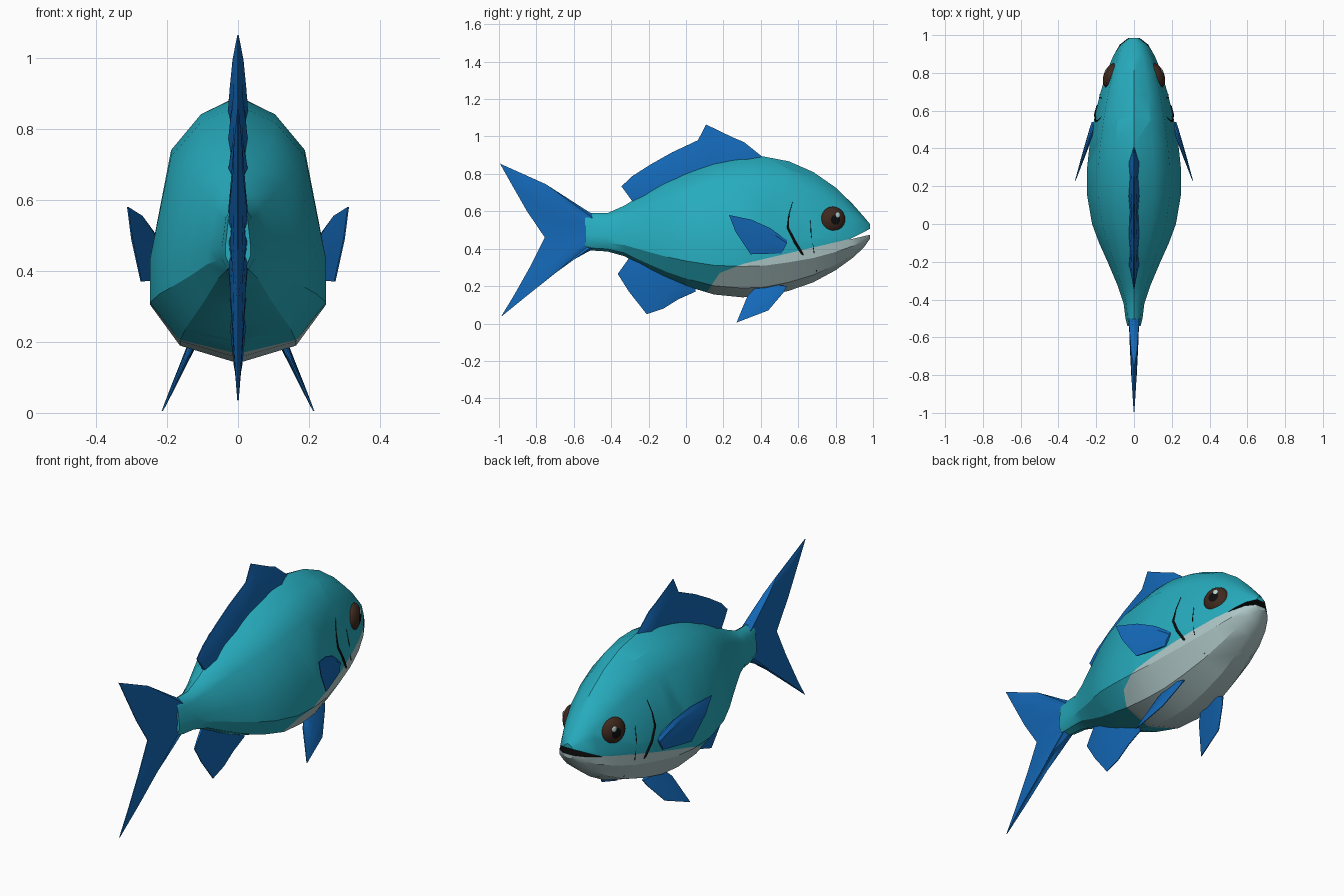
import bpy, bmesh, math
from mathutils import Vector, Matrix
from mathutils.bvhtree import BVHTree

if "Cube" in bpy.data.objects:
    bpy.data.objects.remove(bpy.data.objects["Cube"])


def material(name, rgb):
    m = bpy.data.materials.new(name)
    m.use_nodes = True
    m.diffuse_color = (*rgb, 1)
    m.node_tree.nodes["Principled BSDF"].inputs["Base Color"].default_value = (*rgb, 1)
    return m


TEAL = material("teal_skin", (.02, .41, .51))
PALE = material("pale_belly", (.42, .56, .56))
BLUE = material("blue_fin", (.007, .14, .48))
BROWN = material("brown_iris", (.05, .022, .013))
BLACK = material("black", (.004, .004, .004))
GLINT = material("eye_glint", (.5, .65, .65))


def finish(name, bm, mats, angle=30):
    bmesh.ops.recalc_face_normals(bm, faces=bm.faces)
    me = bpy.data.meshes.new(name)
    bm.to_mesh(me)
    bm.free()
    for m in mats:
        me.materials.append(m)
    ob = bpy.data.objects.new(name, me)
    bpy.context.collection.objects.link(ob)
    select(ob)
    bpy.ops.object.shade_smooth_by_angle(angle=math.radians(angle))
    return ob


def select(ob):
    bpy.ops.object.select_all(action="DESELECT")
    ob.select_set(True)
    bpy.context.view_layer.objects.active = ob


# Body: one cross-section lofted along y (y, top, bottom, half width)
stations = [(-.54, .59, .4, .035), (-.5, .59, .39, .045), (-.42, .59, .385, .055),
            (-.33, .63, .36, .085), (-.2, .71, .29, .14), (-.1, .765, .24, .185),
            (0, .81, .2, .222), (.15, .865, .155, .248), (.3, .89, .14, .248),
            (.42, .892, .145, .235), (.55, .867, .175, .212), (.68, .81, .22, .182),
            (.8, .727, .285, .147), (.89, .64, .35, .11), (.95, .572, .405, .075),
            (.985, .53, .455, .03)]
half = [(0, 1), (.42, .935), (.76, .8), (1, .39), (1, .22), (.66, .066), (0, 0)]
section = half + [(-u, v) for u, v in half[-2:0:-1]]
bm = bmesh.new()
rings = [[bm.verts.new((u * w, y, lo + v * (hi - lo))) for u, v in section]
         for y, hi, lo, w in stations]
n = len(section)
for a, b in zip(rings, rings[1:]):
    for i in range(n):
        j = (i + 1) % n
        bm.faces.new((a[i], a[j], b[j], b[i]))
bm.faces.new(rings[0])
bm.faces.new(rings[-1])

# Belly: cut along the colour border and paint what lies under it
border = [(.1, .15), (.18, .27), (.31, .32), (.93, .465)]
planes = []
for (y, z), (y2, z2) in zip(border, border[1:]):
    co, no = Vector((0, y, z)), Vector((0, z - z2, y2 - y))
    planes.append((co, no))
    bmesh.ops.bisect_plane(bm, geom=bm.verts[:] + bm.edges[:] + bm.faces[:],
                           plane_co=co, plane_no=no)
for f in bm.faces:
    c = f.calc_center_median()
    f.material_index = int(all((c - co).dot(no) < 0 for co, no in planes))
skin = BVHTree.FromBMesh(bm)
body = finish("body", bm, [TEAL, PALE, BLACK])

# Mouth: dark wedge cut into the snout
bm = bmesh.new()
outline = [(.87, .448), (1.05, .54), (1.05, .49)]
sides = [[bm.verts.new((x, y, z)) for y, z in outline] for x in (-.3, .3)]
for s in sides:
    bm.faces.new(s)
for i in range(3):
    j = (i + 1) % 3
    bm.faces.new((sides[0][i], sides[0][j], sides[1][j], sides[1][i]))
cutter = finish("mouth_cutter", bm, [BLACK])
cutter.hide_render = True
select(body)
cut = body.modifiers.new("mouth", "BOOLEAN")
cut.object, cut.operation, cut.solver = cutter, "DIFFERENCE", "EXACT"
cut.material_mode = "TRANSFER"
bpy.ops.object.modifier_apply(modifier="mouth")
bpy.data.objects.remove(cutter)
select(body)
bpy.ops.object.shade_smooth_by_angle(angle=math.radians(30))


# Fins: rays from base to tip, thick at the root, alternating ridges
def fin(name, base, tip, thick, place=lambda y, z: 0, side=1):
    bm = bmesh.new()
    steps = (0, .35, .7, 1)
    grids = []
    for s in (-1, 1):
        grid = []
        for k, (b, t) in enumerate(zip(base, tip)):
            edge = k in (0, len(base) - 1)
            ridge = .2 if edge else (1 if k % 2 else .75)
            col = []
            for q in steps:
                y, z = b[0] + (t[0] - b[0]) * q, b[1] + (t[1] - b[1]) * q
                x = place(y, z) + s * (thick * ridge * (1 - q) ** .6 + .002)
                col.append(bm.verts.new((x * side, y, z)))
            grid.append(col)
        grids.append(grid)
        for a, b in zip(grid, grid[1:]):
            for r in range(len(steps) - 1):
                bm.faces.new((a[r], a[r + 1], b[r + 1], b[r]))
    # Close the rim between both faces
    rims = [g[0] + [c[-1] for c in g[1:-1]] + g[-1][::-1] + [c[0] for c in g[-2:0:-1]]
            for g in grids]
    for i in range(len(rims[0])):
        j = (i + 1) % len(rims[0])
        bm.faces.new((rims[0][i], rims[0][j], rims[1][j], rims[1][i]))
    return finish(name, bm, [BLUE], 25)


fin("dorsal_fin",
    [(.4, .86), (.33, .86), (.25, .85), (.15, .83), (.07, .81), (-.05, .75),
     (-.13, .7), (-.2, .67), (-.27, .63)],
    [(.41, .89), (.31, .97), (.25, .995), (.107, 1.064), (.064, .98), (-.075, .915),
     (-.19, .85), (-.29, .786), (-.345, .733)], .028)
fin("tail_fin",
    [(-.5, .585 - .019 * k) for k in range(11)],
    [(-.58, .635), (-.75, .745), (-.995, .855), (-.93, .74), (-.85, .6), (-.755, .46),
     (-.83, .31), (-.92, .15), (-.99, .035), (-.78, .21), (-.62, .335)], .026)
fin("anal_fin",
    [(-.29, .37), (-.24, .34), (-.16, .31), (-.08, .27), (0, .24), (.05, .21)],
    [(-.365, .265), (-.305, .17), (-.21, .05), (-.12, .08), (-.04, .13), (.05, .17)], .022)

# Paired fins, gill slits and eyes
gills = {"gill_slit": ([(.57, .65), (.55, .58), (.545, .51), (.58, .44), (.62, .375), (.70, .28)],
                       [.2, .4, 1, 1.2, 1, .3]),
         "cheek_line": ([(.665, .55), (.67, .47), (.685, .38), (.70, .28)], [.2, .4, .4, .2])}
for side, label in ((1, "left"), (-1, "right")):
    fin(label + "_pectoral_fin",
        [(.54, .445), (.54, .43), (.535, .42), (.525, .4), (.51, .375)],
        [(.45, .51), (.35, .555), (.23, .58), (.265, .49), (.345, .37)], .014,
        lambda y, z: .205 + (.55 - y) * .33, side)
    fin(label + "_pelvic_fin",
        [(.54, .2), (.5, .205), (.46, .21), (.42, .21), (.37, .21)],
        [(.525, .17), (.44, .07), (.27, .005), (.33, .15), (.36, .18)], .012,
        lambda y, z: .13 + (.19 - z) * .45, side)

    # Gill lines laid on the skin
    for name, (path, widths) in gills.items():
        cu = bpy.data.curves.new(name, "CURVE")
        cu.dimensions, cu.bevel_depth, cu.bevel_resolution = "3D", .006, 1
        sp = cu.splines.new("POLY")
        sp.points.add(len(path) - 1)
        for p, (y, z), w in zip(sp.points, path, widths):
            hit = skin.ray_cast(Vector((side, y, z)), Vector((-side, 0, 0)))[0]
            p.co, p.radius = (*hit, 1), w
        cu.materials.append(BLACK)
        ob = bpy.data.objects.new(label + "_" + name, cu)
        bpy.context.collection.objects.link(ob)
        select(ob)
        bpy.ops.object.convert(target="MESH")

    # Eye: flattened ball facing outward and a little forward
    turn = Matrix.Rotation(math.radians(22 * side), 4, "Z")
    seat = Matrix.Translation((.118 * side, .785, .555)) @ turn
    face_out = Matrix.Rotation(math.radians(90 * side), 4, "Y")
    bm = bmesh.new()
    bmesh.ops.create_uvsphere(bm, u_segments=24, v_segments=16, radius=1)
    for f in bm.faces:
        f.material_index = int(f.calc_center_median().z > .9)
    squash = Matrix.Diagonal((.042, .07, .07, 1))
    bmesh.ops.transform(bm, matrix=seat @ squash @ face_out, verts=bm.verts)
    finish(label + "_eye", bm, [BROWN, BLACK], 60)
    bm = bmesh.new()
    bmesh.ops.create_uvsphere(bm, u_segments=10, v_segments=6, radius=1)
    glint = Matrix.Translation((.038 * side, .012, .024)) @ Matrix.Diagonal((.005, .014, .016, 1))
    bmesh.ops.transform(bm, matrix=seat @ glint, verts=bm.verts)
    finish(label + "_eye_glint", bm, [GLINT], 60)
